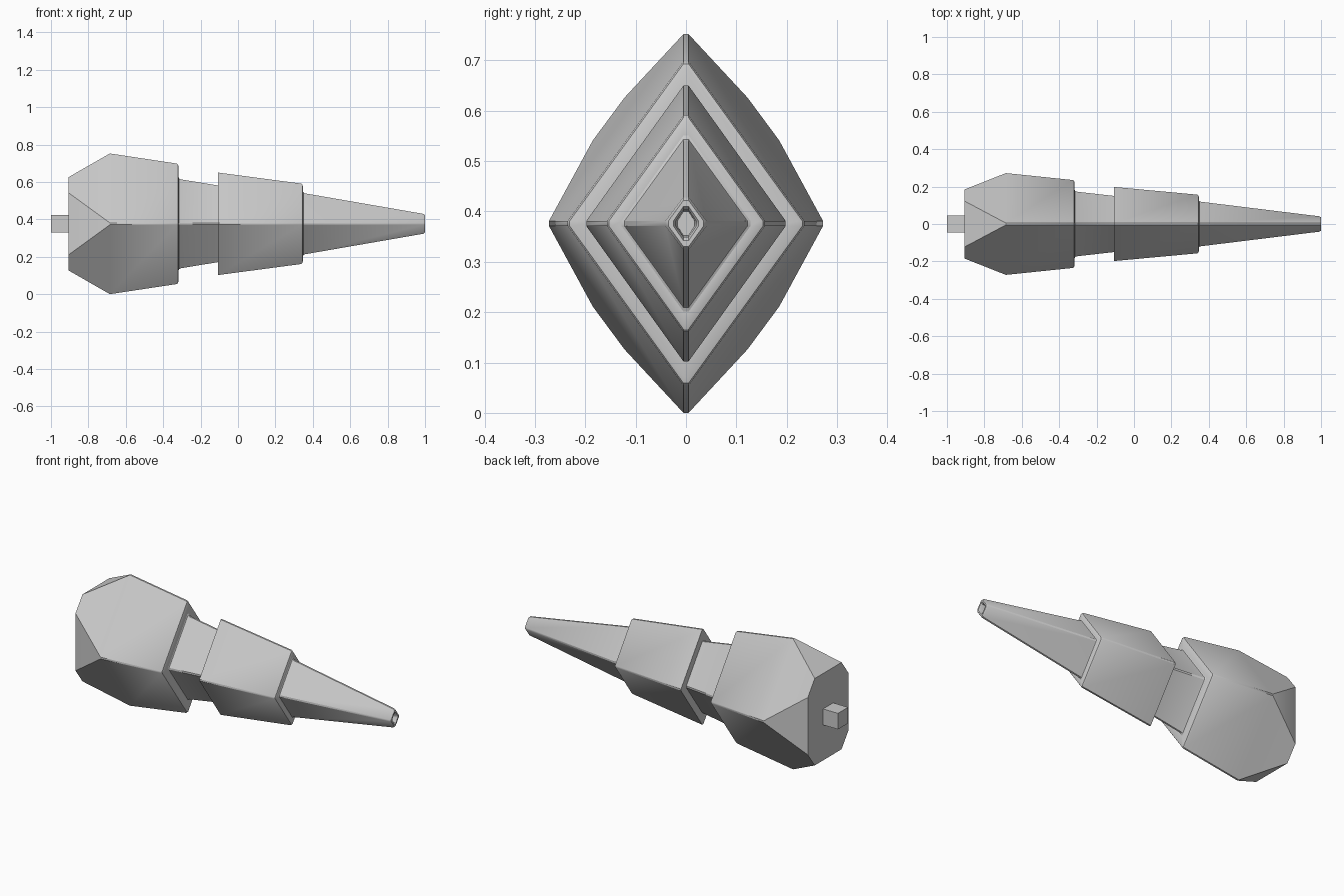
import bpy
import bmesh

if "Cube" in bpy.data.objects:
    bpy.data.objects.remove(bpy.data.objects["Cube"])

ZC = 0.376   # height of the long axis
FLAT = 0.005  # half width of the blunted corners


def diamond(x, hz, hy, f=FLAT):
    """Diamond section with narrow blunt corners, eight points."""
    return [(x, f, hz), (x, hy, f), (x, hy, -f), (x, f, -hz),
            (x, -f, -hz), (x, -hy, -f), (x, -hy, f), (x, -f, hz)]


def octagon(x, y1, z1, y2, z2):
    return [(x, y1, z1), (x, y2, z2), (x, y2, -z2), (x, y1, -z1),
            (x, -y1, -z1), (x, -y2, -z2), (x, -y2, z2), (x, -y1, z1)]


def loft(name, rings, cap_start=False, cap_end=False):
    bm = bmesh.new()
    rows = [[bm.verts.new((x, y, z + ZC)) for x, y, z in r] for r in rings]
    for a, b in zip(rows, rows[1:]):
        n = len(a)
        for i in range(n):
            j = (i + 1) % n
            bm.faces.new((a[i], b[i], b[j], a[j]))
    if cap_start:
        bm.faces.new(rows[0])
    if cap_end:
        bm.faces.new(rows[-1][::-1])
    bmesh.ops.recalc_face_normals(bm, faces=bm.faces[:])
    # open shells: make sure the outer side faces away from the axis
    bm.faces.ensure_lookup_table()
    f = bm.faces[0]
    c = f.calc_center_median()
    if f.normal.y * c.y + f.normal.z * (c.z - ZC) < 0:
        bmesh.ops.reverse_faces(bm, faces=bm.faces[:])
    mesh = bpy.data.meshes.new(name)
    bm.to_mesh(mesh)
    bm.free()
    ob = bpy.data.objects.new(name, mesh)
    bpy.context.collection.objects.link(ob)
    bpy.ops.object.select_all(action='DESELECT')
    ob.select_set(True)
    bpy.context.view_layer.objects.active = ob
    bpy.ops.object.shade_smooth_by_angle(angle=0.55)
    return ob


# Large rear body: faceted back, diamond belly, stepped front shoulder
loft("rear_body", [
    octagon(-0.905, 0.122, 0.25, 0.185, 0.165),
    diamond(-0.685, 0.376, 0.272),
    diamond(-0.327, 0.322, 0.235),
    diamond(-0.321, 0.317, 0.231),
    diamond(-0.318, 0.305, 0.222),
    diamond(-0.318, 0.250, 0.183),
], cap_start=True)

# Narrow neck with a small fillet at the shoulder
loft("neck", [
    diamond(-0.318, 0.250, 0.183),
    diamond(-0.315, 0.243, 0.177),
    diamond(-0.308, 0.238, 0.173),
    diamond(-0.107, 0.205, 0.150),
])

# Middle collar with a sharp rear edge and softened front edge
loft("middle_collar", [
    diamond(-0.107, 0.205, 0.150),
    diamond(-0.107, 0.274, 0.198),
    diamond(0.338, 0.215, 0.157),
    diamond(0.344, 0.210, 0.153),
    diamond(0.347, 0.200, 0.146),
    diamond(0.347, 0.175, 0.128),
])

# Tapered tip with a recessed opening
loft("tapered_tip", [
    diamond(0.347, 0.175, 0.128),
    diamond(0.350, 0.167, 0.122),
    diamond(0.357, 0.163, 0.119),
    diamond(0.992, 0.053, 0.041),
    diamond(1.0, 0.046, 0.035),
    diamond(1.0, 0.034, 0.025),
    diamond(0.992, 0.027, 0.020),
    diamond(0.94, 0.024, 0.017),
], cap_end=True)

# Square peg at the back
P = 0.046
loft("rear_peg", [[(x, P, P), (x, P, -P), (x, -P, -P), (x, -P, P)]
                  for x in (-1.0, -0.9)], cap_start=True)
